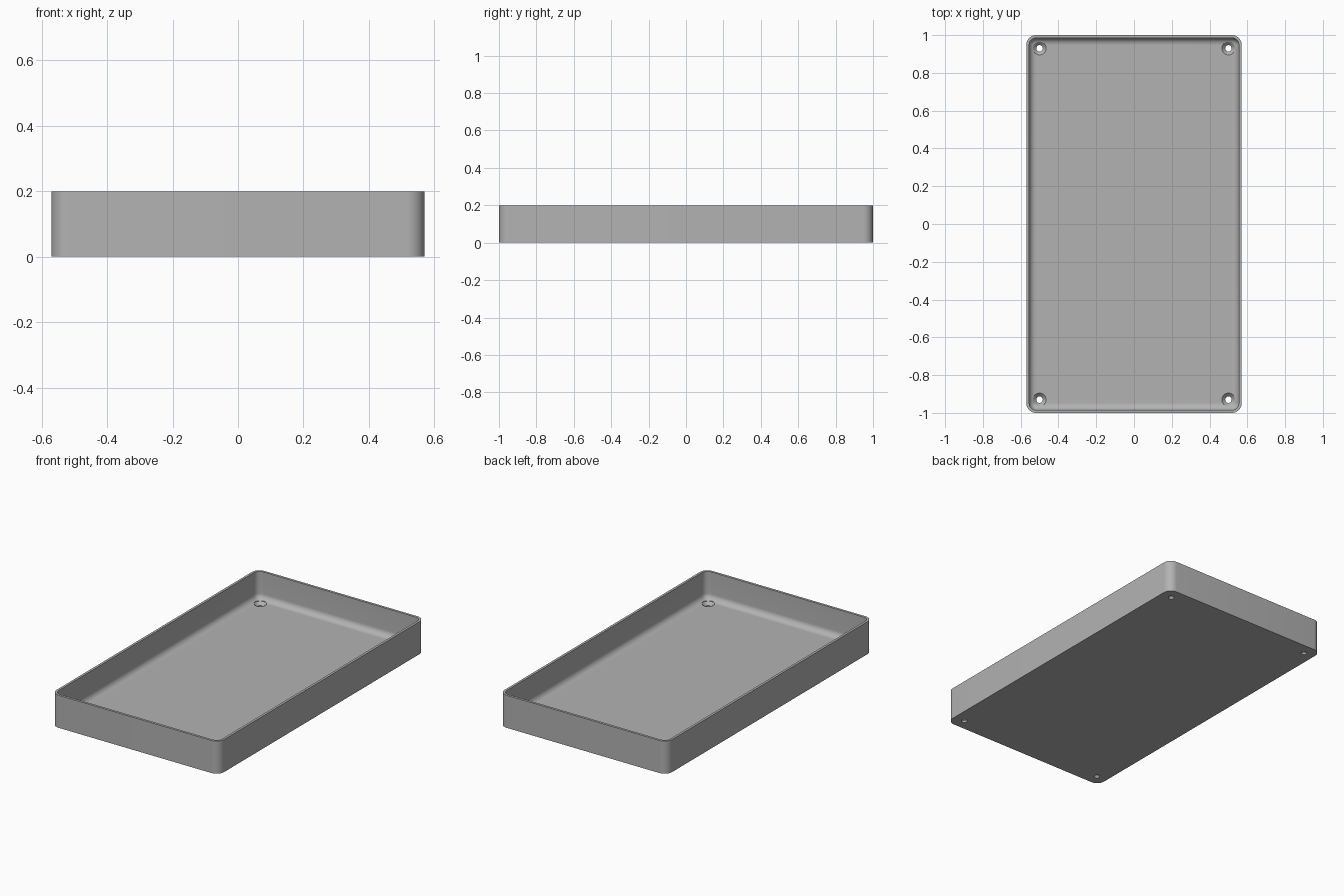
import bpy, bmesh
from math import sin, cos, pi

cube = bpy.data.objects.get("Cube")
if cube:
    bpy.data.objects.remove(cube, do_unlink=True)

HALF_X, HALF_Y, HEIGHT = 0.57, 1.0, 0.2
CORNER, WALL, FLOOR, FILLET = 0.052, 0.015, 0.03, 0.036
STEPS = 10

grey = bpy.data.materials.new("plain grey")
grey.use_nodes = True
colour = (0.45, 0.45, 0.45, 1)
grey.diffuse_color = colour
grey.node_tree.nodes["Principled BSDF"].inputs["Base Color"].default_value = colour


def add_object(name, bm):
    bmesh.ops.recalc_face_normals(bm, faces=bm.faces)
    mesh = bpy.data.meshes.new(name)
    bm.to_mesh(mesh)
    bm.free()
    mesh.materials.append(grey)
    obj = bpy.data.objects.new(name, mesh)
    bpy.context.collection.objects.link(obj)
    return obj


def rounded_loop(bm, inset, z):
    """Rounded rectangle shrunk by inset."""
    radius = max(CORNER - inset, 0.0005)
    cx, cy = HALF_X - inset - radius, HALF_Y - inset - radius
    loop = []
    for quarter, (sx, sy) in enumerate([(1, 1), (-1, 1), (-1, -1), (1, -1)]):
        for i in range(STEPS + 1):
            a = (quarter + i / STEPS) * pi / 2
            loop.append(bm.verts.new((sx * cx + radius * cos(a), sy * cy + radius * sin(a), z)))
    return loop


def skin(bm, loops):
    """Join successive loops and cap both ends."""
    for a, b in zip(loops, loops[1:]):
        for i in range(len(a)):
            j = (i + 1) % len(a)
            bm.faces.new((a[i], a[j], b[j], b[i]))
    bm.faces.new(loops[0])
    bm.faces.new(loops[-1])


# Tray: outer wall, rim, inner wall and curved fillet down to the floor
profile = [(0, 0), (0, HEIGHT), (WALL, HEIGHT)]
for i in range(STEPS + 1):
    a = i / STEPS * pi / 2
    profile.append((WALL + FILLET * (1 - cos(a)), FLOOR + FILLET * (1 - sin(a))))
bm = bmesh.new()
skin(bm, [rounded_loop(bm, inset, z) for inset, z in profile])
tray = add_object("tray", bm)

# Countersunk screw holes in the four corners
bm = bmesh.new()
for x in (-0.5, 0.5):
    for y in (-0.93, 0.93):
        loops = []
        for r, z in [(0.017, -0.05), (0.017, 0.012), (0.035, FLOOR), (0.035, 0.1)]:
            loops.append([bm.verts.new((x + r * cos(k * pi / 16), y + r * sin(k * pi / 16), z))
                          for k in range(32)])
        skin(bm, loops)
cutter = add_object("screw_hole_cutter", bm)
cutter.hide_render = True

cut = tray.modifiers.new("screw holes", 'BOOLEAN')
cut.operation = 'DIFFERENCE'
cut.solver = 'EXACT'
cut.object = cutter
bpy.context.view_layer.objects.active = tray
tray.select_set(True)
bpy.ops.object.modifier_apply(modifier=cut.name)
bpy.data.objects.remove(cutter, do_unlink=True)
bpy.ops.object.shade_smooth_by_angle(angle=pi / 6)
